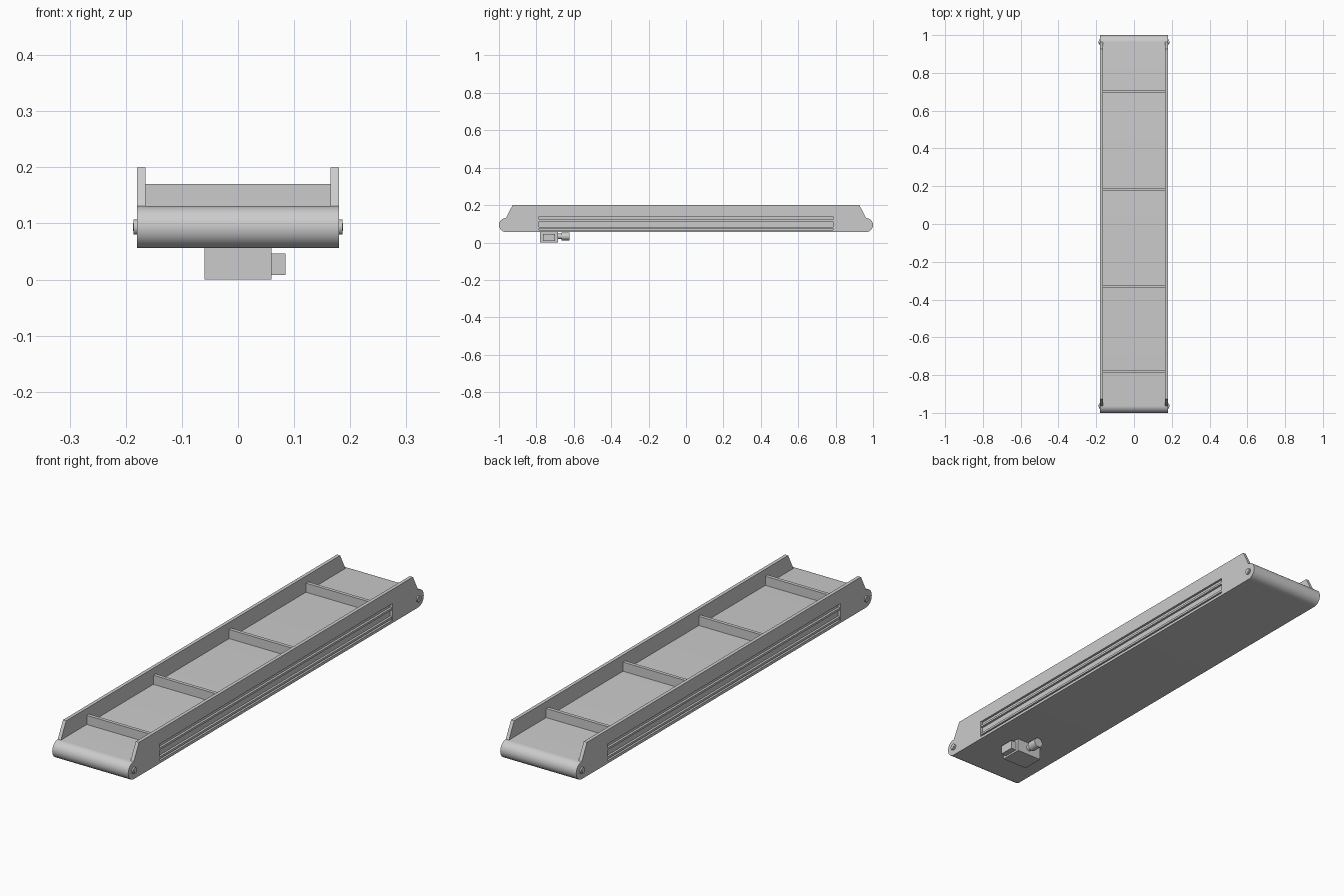
import bpy, bmesh, math
from mathutils import Matrix

if "Cube" in bpy.data.objects:
    bpy.data.objects.remove(bpy.data.objects["Cube"])

ZC, R, YC = 0.0935, 0.0375, 0.9625   # roller axis height, radius, distance from centre


def finish(bm, name, smooth=False, mirror=""):
    bmesh.ops.recalc_face_normals(bm, faces=bm.faces)
    me = bpy.data.meshes.new(name)
    bm.to_mesh(me)
    bm.free()
    ob = bpy.data.objects.new(name, me)
    bpy.context.collection.objects.link(ob)
    if smooth:
        bpy.ops.object.select_all(action='DESELECT')
        ob.select_set(True)
        bpy.context.view_layer.objects.active = ob
        bpy.ops.object.shade_smooth_by_angle(angle=math.radians(30))
    return ob


def mirror(ob, x=True, y=False):
    m = ob.modifiers.new("mirror", 'MIRROR')
    m.use_axis = (x, y, False)
    m.use_clip = False
    m.use_mirror_merge = False


def box(name, x0, x1, y0, y1, z0, z1):
    bm = bmesh.new()
    bmesh.ops.create_cube(bm, size=1)
    for v in bm.verts:
        v.co = ((x0, x1)[v.co.x > 0], (y0, y1)[v.co.y > 0], (z0, z1)[v.co.z > 0])
    return finish(bm, name)


def profile_x(name, pts, x0, x1):
    """Extrude a (y, z) outline from x0 to x1."""
    bm = bmesh.new()
    face = bm.faces.new([bm.verts.new((x0, y, z)) for y, z in pts])
    ext = bmesh.ops.extrude_face_region(bm, geom=[face])['geom']
    bmesh.ops.translate(bm, vec=(x1 - x0, 0, 0),
                        verts=[g for g in ext if isinstance(g, bmesh.types.BMVert)])
    return finish(bm, name, smooth=True)


def cylinder(name, centre, r, length, axis):
    rot = Matrix.Rotation(math.pi / 2, 4, 'Y' if axis == 'X' else 'X')
    bm = bmesh.new()
    bmesh.ops.create_cone(bm, cap_ends=True, segments=32, radius1=r, radius2=r,
                          depth=length, matrix=Matrix.Translation(centre) @ rot)
    return finish(bm, name, smooth=True)


def half_round(sign, n=20):
    """Rounded end, bottom to top at +y, top to bottom at -y."""
    return [(sign * (YC + R * math.cos(a)), ZC + sign * R * math.sin(a))
            for a in (-math.pi / 2 + math.pi * i / n for i in range(n + 1))]


# belt loop around both rollers
profile_x("belt", half_round(1) + half_round(-1), -0.165, 0.165)

# side panels with raised guards and a recessed channel on the outside
outline = half_round(1) + [(0.927, 0.2), (-0.927, 0.2)] + half_round(-1)
panel = profile_x("side_panel", outline, 0.165, 0.18)
cutter = box("channel_cutter", 0.17, 0.2, -0.787, 0.787, 0.068, 0.139)
cut = panel.modifiers.new("channel", 'BOOLEAN')
cut.object, cut.operation, cut.solver = cutter, 'DIFFERENCE', 'EXACT'
bpy.context.view_layer.objects.active = panel
bpy.ops.object.modifier_apply(modifier="channel")
bpy.data.objects.remove(cutter)
mirror(panel)

# mounting rails inside the channel
for label, z0, z1 in (("upper", 0.113, 0.122), ("lower", 0.075, 0.084)):
    mirror(box(label + "_channel_rail", 0.169, 0.1795, -0.787, 0.787, z0, z1))

# roller axle ends
mirror(cylinder("axle_hub", (0.182, YC, ZC), 0.0135, 0.008, 'X'), y=True)
mirror(cylinder("axle_pin", (0.183, YC, ZC), 0.007, 0.008, 'X'), y=True)

# belt cleats
for i, y in enumerate((-0.78, -0.33, 0.183, 0.703)):
    box(f"cleat_{i + 1}", -0.165, 0.165, y - 0.0075, y + 0.0075, 0.129, 0.17)

# drive unit below the belt
box("gearbox", -0.06, 0.06, -0.78, -0.685, 0, 0.058)
box("terminal_box", 0.059, 0.085, -0.765, -0.7, 0.008, 0.046)
cylinder("motor_neck", (0, -0.675, 0.033), 0.014, 0.03, 'Y')
cylinder("motor_body", (0, -0.645, 0.033), 0.021, 0.043, 'Y')
